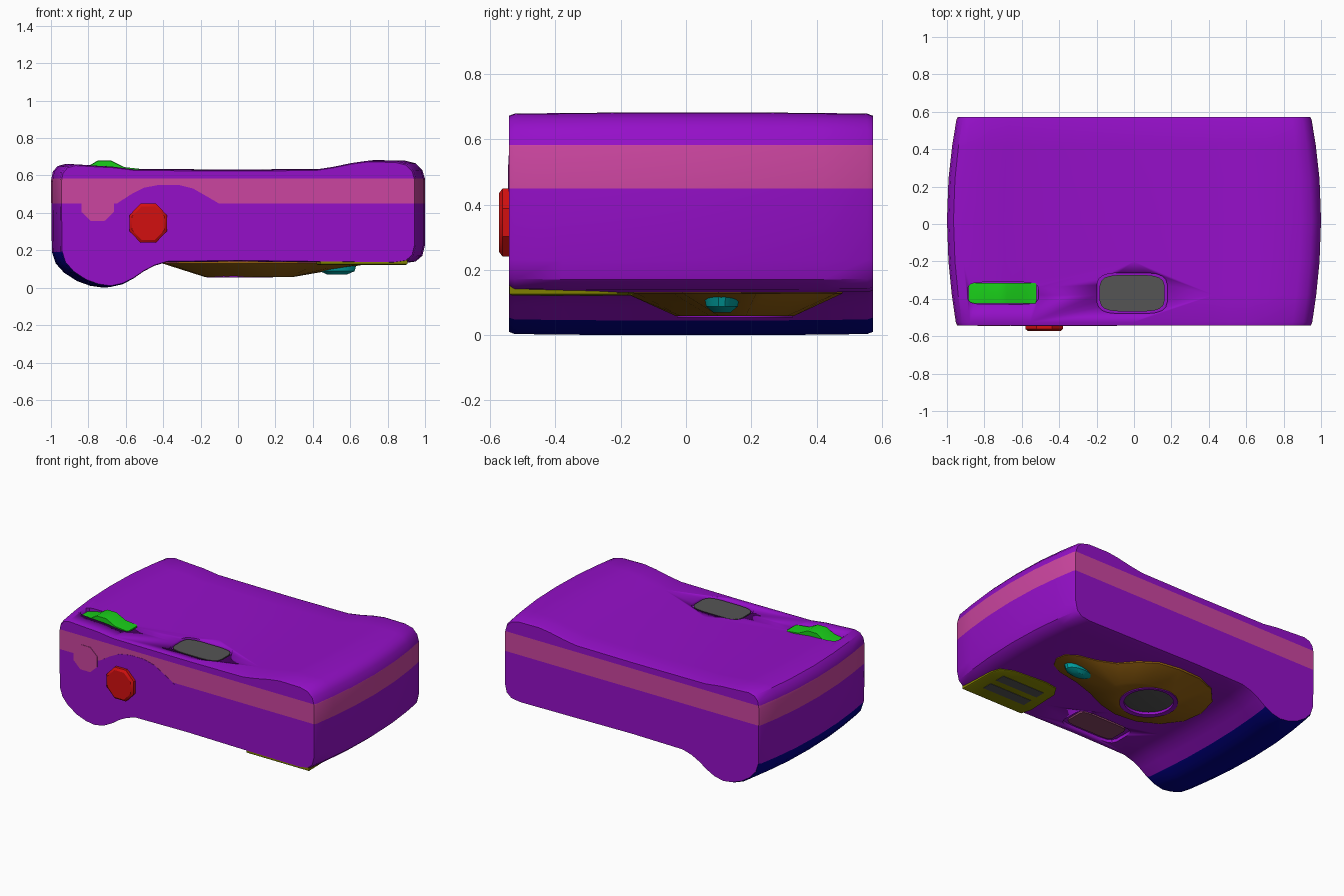
import bpy, bmesh
from math import cos, sin, pi, atan2

if "Cube" in bpy.data.objects:
    bpy.data.objects.remove(bpy.data.objects["Cube"])

def mat(name, r, g, b):
    m = bpy.data.materials.new(name)
    m.diffuse_color = (r, g, b, 1)
    m.use_nodes = True
    m.node_tree.nodes["Principled BSDF"].inputs["Base Color"].default_value = m.diffuse_color
    return m

PURPLE = mat("purple", .30, .005, .58)
PINK = mat("pink", .60, .06, .35)
BLUE = mat("blue", 0, 0, .25)
RED = mat("red", .65, .005, .005)
GREEN = mat("green", .01, .62, .01)
ORANGE = mat("orange", .30, .12, .005)
OLIVE = mat("olive", .22, .22, 0)
TEAL = mat("teal", 0, .35, .35)
ROSE = mat("rose", .25, .06, .13)
DARK = mat("dark_grey", .09, .09, .09)

def finish(name, bm, mats, angle=.6):
    bmesh.ops.recalc_face_normals(bm, faces=bm.faces)
    me = bpy.data.meshes.new(name)
    bm.to_mesh(me)
    bm.free()
    for m in mats:
        me.materials.append(m)
    ob = bpy.data.objects.new(name, me)
    bpy.context.collection.objects.link(ob)
    bpy.ops.object.select_all(action='DESELECT')
    ob.select_set(True)
    bpy.context.view_layer.objects.active = ob
    bpy.ops.object.shade_smooth_by_angle(angle=angle)
    return ob

def loft(bm, rings, cap_start=True, cap_end=True):
    vs = [[bm.verts.new(p) for p in r] for r in rings]
    n = len(vs[0])
    for a, b in zip(vs, vs[1:]):
        for i in range(n):
            bm.faces.new((a[i], a[(i + 1) % n], b[(i + 1) % n], b[i]))
    if cap_start:
        bm.faces.new(vs[0])
    if cap_end:
        bm.faces.new(vs[-1])

def prism(name, pts, axis, levels, m):
    """Outline swept along an axis; levels are (position, scale about centre)."""
    cu = (min(p[0] for p in pts) + max(p[0] for p in pts)) / 2
    cv = (min(p[1] for p in pts) + max(p[1] for p in pts)) / 2
    rings = []
    for w, s in levels:
        q = [(cu + (u - cu) * s, cv + (v - cv) * s) for u, v in pts]
        rings.append([(u, w, v) if axis == 'y' else (u, v, w) for u, v in q])
    bm = bmesh.new()
    loft(bm, rings)
    return finish(name, bm, [m])

def oval(cx, cy, rx, ry, n, power=1.0):
    """Ellipse; power below 1 squares it off into a rounded rectangle."""
    out = []
    for i in range(n):
        t = 2 * pi * (i + .5) / n
        c, s = cos(t), sin(t)
        out.append((cx + rx * abs(c) ** power * (1 if c > 0 else -1),
                    cy + ry * abs(s) ** power * (1 if s > 0 else -1)))
    return out

# Body: xz outline lofted along y with bulging sides
outline = [(-.995, .19), (-.975, .13), (-.93, .08), (-.86, .035), (-.79, .01), (-.72, 0),
           (-.65, .015), (-.59, .045), (-.53, .085), (-.47, .115), (-.40, .135),
           (0, .14), (.4, .135), (.88, .13), (.95, .14), (.985, .17), (1, .23),
           (1, .58), (.985, .63), (.95, .665), (.89, .68), (.73, .682), (.64, .67),
           (.54, .65), (.44, .635), (0, .632), (-.58, .635), (-.70, .65), (-.80, .655),
           (-.92, .662), (-.965, .65), (-.99, .62), (-1, .57)]
sections = [(-.543, .945, .97), (-.525, .953, .99), (-.38, .974, .995), (-.2, .992, 1), (.02, 1, 1),
            (.24, .992, 1), (.42, .972, .995), (.555, .95, .99), (.573, .942, .97)]
bm = bmesh.new()
loft(bm, [[(x * sx, y, .345 + (z - .345) * sz) for x, z in outline] for y, sx, sz in sections])
for z in (.45, .583):
    bmesh.ops.bisect_plane(bm, geom=bm.verts[:] + bm.edges[:] + bm.faces[:],
                           plane_co=(0, 0, z), plane_no=(0, 0, 1))
bmesh.ops.recalc_face_normals(bm, faces=bm.faces)
for f in bm.faces:
    c = f.calc_center_median()
    if .45 < c.z < .583 and min(v.co.z for v in f.verts) > .449:
        f.material_index = 1
    elif c.x < -.56 and c.z < .18 and f.normal.z < -.2 and abs(f.normal.y) < .7:
        f.material_index = 2
body = finish("body", bm, [PURPLE, PINK, BLUE])

# Shallow recesses: rear window, slider slot, front window
for name, pts, lo, hi in (("window_cutter", oval(-.01, -.37, .19, .11, 20, .5), .61, .75),
                          ("slot_cutter", oval(-.70, -.37, .19, .06, 16, .4), .615, .75),
                          ("front_window_cutter", oval(-.03, -.39, .21, .11, 16, .4), .05, .16)):
    cutter = prism(name, pts, 'z', [(lo, 1), (hi, 1)], PURPLE)
    cutter.hide_render = True
    cutter.hide_viewport = True
    mod = body.modifiers.new(name, 'BOOLEAN')
    mod.operation = 'DIFFERENCE'
    mod.solver = 'EXACT'
    mod.object = cutter

prism("rear_window", oval(-.01, -.37, .175, .098, 20, .5), 'z', [(.60, 1), (.626, 1)], DARK)
prism("front_window", oval(-.03, -.39, .175, .085, 16, .3), 'z', [(.17, 1), (.148, 1)], ROSE)

# Zoom slider: hump swept across y
hump = [(-.885, .60), (-.885, .635), (-.80, .65), (-.75, .68), (-.68, .68), (-.61, .645),
        (-.52, .635), (-.52, .60)]
prism("slider", hump, 'y', [(-.425, .96), (-.41, 1), (-.33, 1), (-.315, .96)], GREEN)

# Buttons and seam details on the front end
prism("shutter_button", oval(-.48, .345, .108, .113, 8), 'y',
      [(-.52, 1), (-.562, 1), (-.573, .86)], RED)
prism("strap_boss", oval(-.75, .44, .095, .09, 8), 'y', [(-.52, 1), (-.546, 1)], PINK)
arch = [(-.66, .44), (-.64, .455), (-.57, .50), (-.50, .535), (-.42, .55), (-.32, .55),
        (-.24, .53), (-.17, .49), (-.11, .455), (-.09, .44)]
prism("seam_arch", arch, 'y', [(-.53, 1), (-.5445, 1)], PURPLE)

# Lens plate: teardrop base rising to a flat rim with a hole
base = [(.70, .10), (.69, .17), (.62, .215), (.50, .24), (.38, .29), (.29, .39), (.18, .46),
        (.04, .48), (-.12, .475), (-.26, .42), (-.36, .31), (-.40, .16), (-.38, .02),
        (-.29, -.10), (-.16, -.17), (0, -.185), (.14, -.15), (.27, -.09), (.42, -.04),
        (.58, -.01), (.66, .03)]
CX, CY = .01, .15
top, hole = [], []
for x, y in base:
    t = atan2(y - CY, x - CX)
    top.append((CX + .05 + .24 * cos(t), CY + .18 * sin(t)))
    hole.append((CX + .172 * cos(t), CY + .172 * sin(t)))
bm = bmesh.new()
loft(bm, [[(x, y, z) for x, y in r] for r, z in
          ((base, .15), (base, .128), (top, .058), (hole, .06), (hole, .11))])
finish("lens_plate", bm, [ORANGE])

# Lens ring and recessed glass
bm = bmesh.new()
loft(bm, [[(x, y, z) for x, y in oval(CX, CY, r, r, 32)] for r, z in
          ((.178, .10), (.178, .054), (.15, .058), (.15, .10))])
finish("lens_ring", bm, [PURPLE])
prism("lens_glass", oval(CX, CY, .15, .15, 32), 'z', [(.10, 1), (.075, 1), (.07, .8)], DARK)

# Indicator lamp on the plate tail
prism("lamp", oval(.53, .11, .105, .055, 16), 'z', [(.12, 1), (.088, .9), (.07, .5)], TEAL)

# Flash pad with two dark bars
pad = [(.44, -.54), (.42, -.47), (.43, -.24), (.47, -.175), (.56, -.16), (.80, -.175),
       (.88, -.21), (.90, -.28), (.905, -.54)]
prism("flash_pad", pad, 'z', [(.16, 1), (.126, 1), (.122, .97)], OLIVE)
for i, y in enumerate((-.29, -.41)):
    prism(f"flash_bar_{i + 1}", [(.50, y - .035), (.82, y - .035), (.82, y + .035), (.50, y + .035)],
          'z', [(.14, 1), (.12, 1)], DARK)
